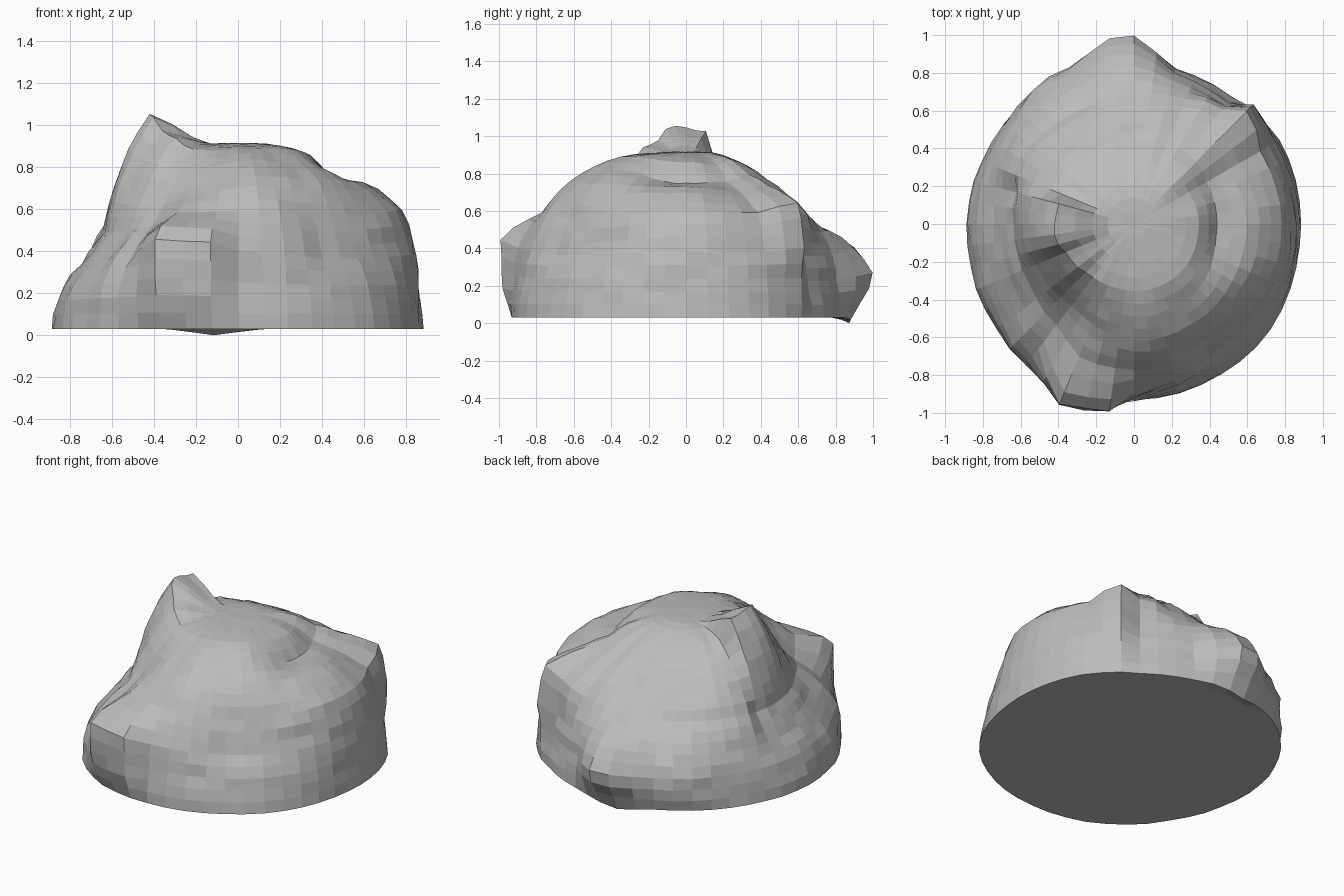
import bpy, bmesh, math, random

if "Cube" in bpy.data.objects:
    bpy.data.objects.remove(bpy.data.objects["Cube"])

random.seed(4)
SEGMENTS, RINGS, BASE_Z = 48, 20, 0.03

# Distance from the base centre: one row per compass angle, one value per elevation
ELEVATIONS = (0, 12, 24, 36, 48, 58, 67.5, 79, 90)
LUMPS = {
    0:   (.885, .885, .925, .97, .93, .84, .90),     # side shoulder
    31:  (.89, .89, .92, .95, .89, .85, .88),
    43:  (.87, .88, .98, 1.05, .945, .90, .91),      # back corner ridge
    54:  (.85, .84, .86, .95, .915, .89, .90),
    70:  (.85, .85, .87, .88, .87, .865, .88),
    94:  (.88, 1.035, .97, .845, .82, .84, .87),     # back toe
    115: (.87, .92, .89, .83, .83, .85, .88),
    154: (.87, .86, .85, .86, .88, .90, .91),
    167: (.88, .86, .81, .80, .89, .98, 1.08),       # pointed crest
    188: (.89, .87, .80, .785, .89, 1.0, 1.11),
    210: (.91, .89, .82, .79, .85, .93, 1.0),
    233: (.94, .95, .90, .83, .83, .88, .93),
    248: (.95, 1.06, 1.13, .94, .88, .90, .92),      # front toe
    260: (.94, 1.02, 1.09, .95, .92, .92, .92),
    275: (.93, .92, .95, .955, .96, .945, .93),
    305: (.92, .90, .87, .90, .945, .93, .93),       # front groove
}
ANGLES = sorted(LUMPS)


def along_elevation(row, e):
    values = row + (.895, .885)
    for i in range(len(ELEVATIONS) - 1):
        a, b = ELEVATIONS[i], ELEVATIONS[i + 1]
        if e <= b:
            t = (e - a) / (b - a)
            return values[i] + (values[i + 1] - values[i]) * t
    return values[-1]


def distance(angle, e):
    for i, a in enumerate(ANGLES):
        b = ANGLES[i + 1] if i + 1 < len(ANGLES) else 360
        if a <= angle < b:
            t = min(1, max(0, ((angle - a) / (b - a) - .1) / .8))
            t = t * t * (3 - 2 * t)
            return (along_elevation(LUMPS[a], e) * (1 - t)
                    + along_elevation(LUMPS[b % 360], e) * t)


stone = bpy.data.materials.new("grey stone")
stone.diffuse_color = (0.5, 0.5, 0.5, 1)
stone.use_nodes = True
stone.node_tree.nodes["Principled BSDF"].inputs["Base Color"].default_value = stone.diffuse_color

# Lumpy dome made of rings
bm = bmesh.new()
rings = []
for r in range(RINGS):
    e = 90 * r / RINGS
    level = math.cos(math.radians(e))
    ring = []
    for s in range(SEGMENTS):
        angle = 360 * s / SEGMENTS
        d = distance(angle, e) + (random.uniform(-.007, .007) * level if r else 0)
        z = BASE_Z + d * math.sin(math.radians(e))
        if r == 0:  # the rim dips a little below the back toe
            z -= BASE_Z * math.exp(-((angle - 97.5) / 9) ** 2)
        ring.append(bm.verts.new((d * level * math.cos(math.radians(angle)),
                                  d * level * math.sin(math.radians(angle)), z)))
    rings.append(ring)
top = bm.verts.new((0, 0, BASE_Z + .885))

# Flat underside
under = [bm.verts.new((v.co.x * .92, v.co.y * .92, BASE_Z)) for v in rings[0]]
bm.faces.new(list(reversed(under)))

for s in range(SEGMENTS):
    n = (s + 1) % SEGMENTS
    for low, high in zip([under] + rings, rings):
        bm.faces.new((low[s], low[n], high[n], high[s]))
    bm.faces.new((rings[-1][s], rings[-1][n], top))

mesh = bpy.data.meshes.new("boulder")
bm.to_mesh(mesh)
bm.free()
mesh.materials.append(stone)
boulder = bpy.data.objects.new("boulder", mesh)
bpy.context.collection.objects.link(boulder)
